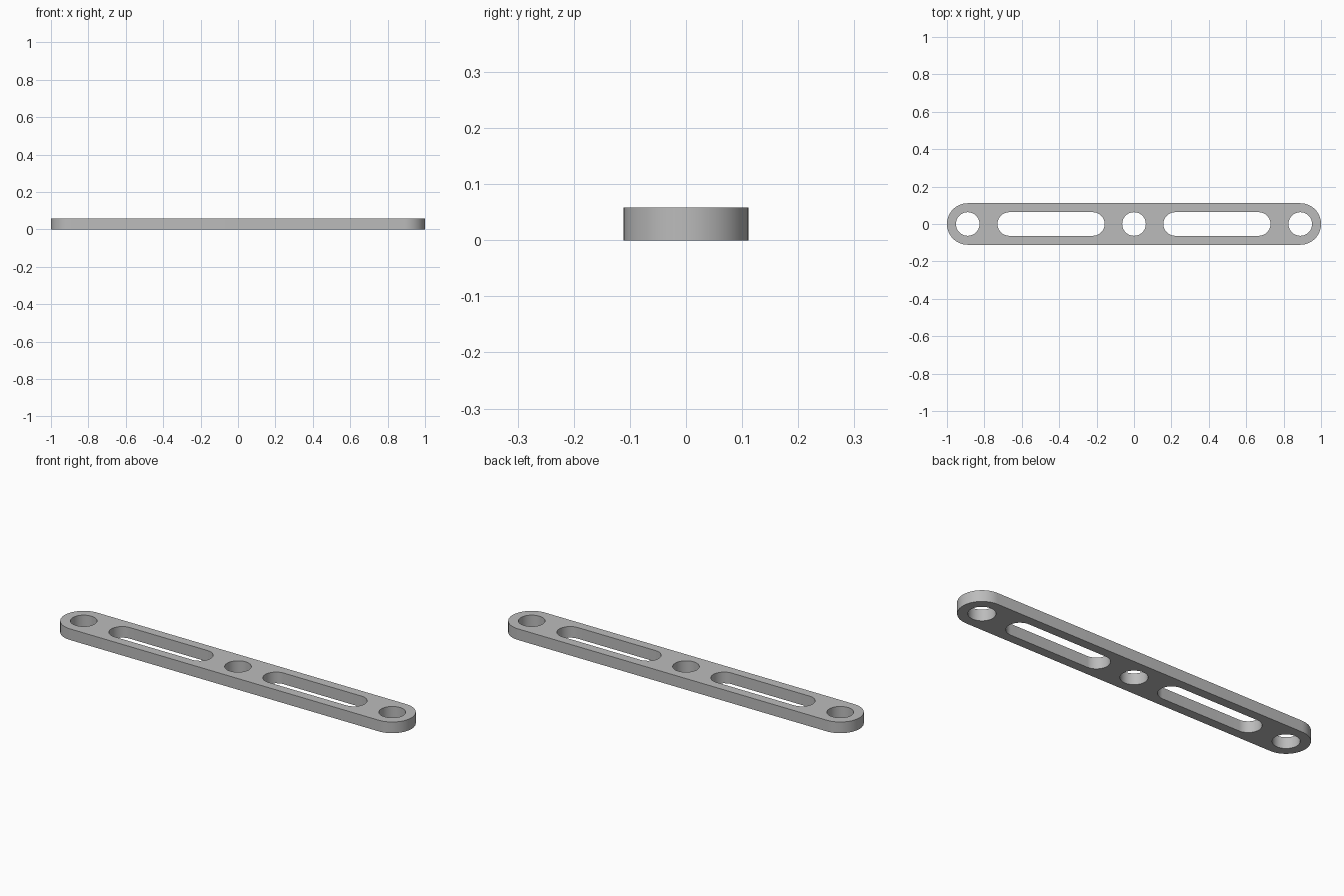
import bpy, bmesh
from math import pi, cos, sin

cube = bpy.data.objects.get("Cube")
if cube:
    bpy.data.objects.remove(cube, do_unlink=True)

THICK = 0.058
END_X = 0.889        # centre of the rounded ends and end holes
BAR_R = 0.111
HOLE_R = 0.063
SLOT = (0.22, 0.667)  # centres of the slot's two round ends


def capsule(x0, x1, r, n=32):
    """Outline of a slot whose round ends are centred on x0 and x1."""
    right = [(x1 + r * cos(a), r * sin(a)) for a in (-pi / 2 + pi * i / n for i in range(n + 1))]
    left = [(x0 - r * cos(a), -r * sin(a)) for a in (-pi / 2 + pi * i / n for i in range(n + 1))]
    pts = right + left
    return pts if x1 > x0 else right[:-1] + left[:-1]


# Filled profile: bar outline, three round holes, two slots
outlines = [capsule(-END_X, END_X, BAR_R)]
outlines += [capsule(x, x, HOLE_R) for x in (-END_X, 0, END_X)]
outlines += [capsule(*SLOT, HOLE_R), capsule(-SLOT[1], -SLOT[0], HOLE_R)]

curve = bpy.data.curves.new("bar_profile", "CURVE")
curve.dimensions = "2D"
curve.fill_mode = "BOTH"
curve.extrude = THICK / 2
for pts in outlines:
    spline = curve.splines.new("POLY")
    spline.points.add(len(pts) - 1)
    for point, (x, y) in zip(spline.points, pts):
        point.co = (x, y, 0, 1)
    spline.use_cyclic_u = True

# Turn the profile into one clean solid
profile = bpy.data.objects.new("bar_profile", curve)
bpy.context.collection.objects.link(profile)
depsgraph = bpy.context.evaluated_depsgraph_get()
mesh = bpy.data.meshes.new_from_object(profile.evaluated_get(depsgraph))
bpy.data.objects.remove(profile, do_unlink=True)

bm = bmesh.new()
bm.from_mesh(mesh)
bmesh.ops.remove_doubles(bm, verts=bm.verts, dist=0.0001)
bmesh.ops.translate(bm, verts=bm.verts, vec=(0, 0, THICK / 2))
bmesh.ops.recalc_face_normals(bm, faces=bm.faces)
bm.to_mesh(mesh)
bm.free()

bar = bpy.data.objects.new("slotted_bar", mesh)
mesh.name = "slotted_bar"
bpy.context.collection.objects.link(bar)

# Plain grey finish
grey = bpy.data.materials.new("plain_grey")
grey.use_nodes = True
color = (0.5, 0.5, 0.5, 1)
grey.diffuse_color = color
grey.node_tree.nodes["Principled BSDF"].inputs["Base Color"].default_value = color
mesh.materials.clear()
mesh.materials.append(grey)

# Smooth round walls, sharp rims
bpy.ops.object.select_all(action="DESELECT")
bar.select_set(True)
bpy.context.view_layer.objects.active = bar
bpy.ops.object.shade_smooth_by_angle(angle=pi / 6)
